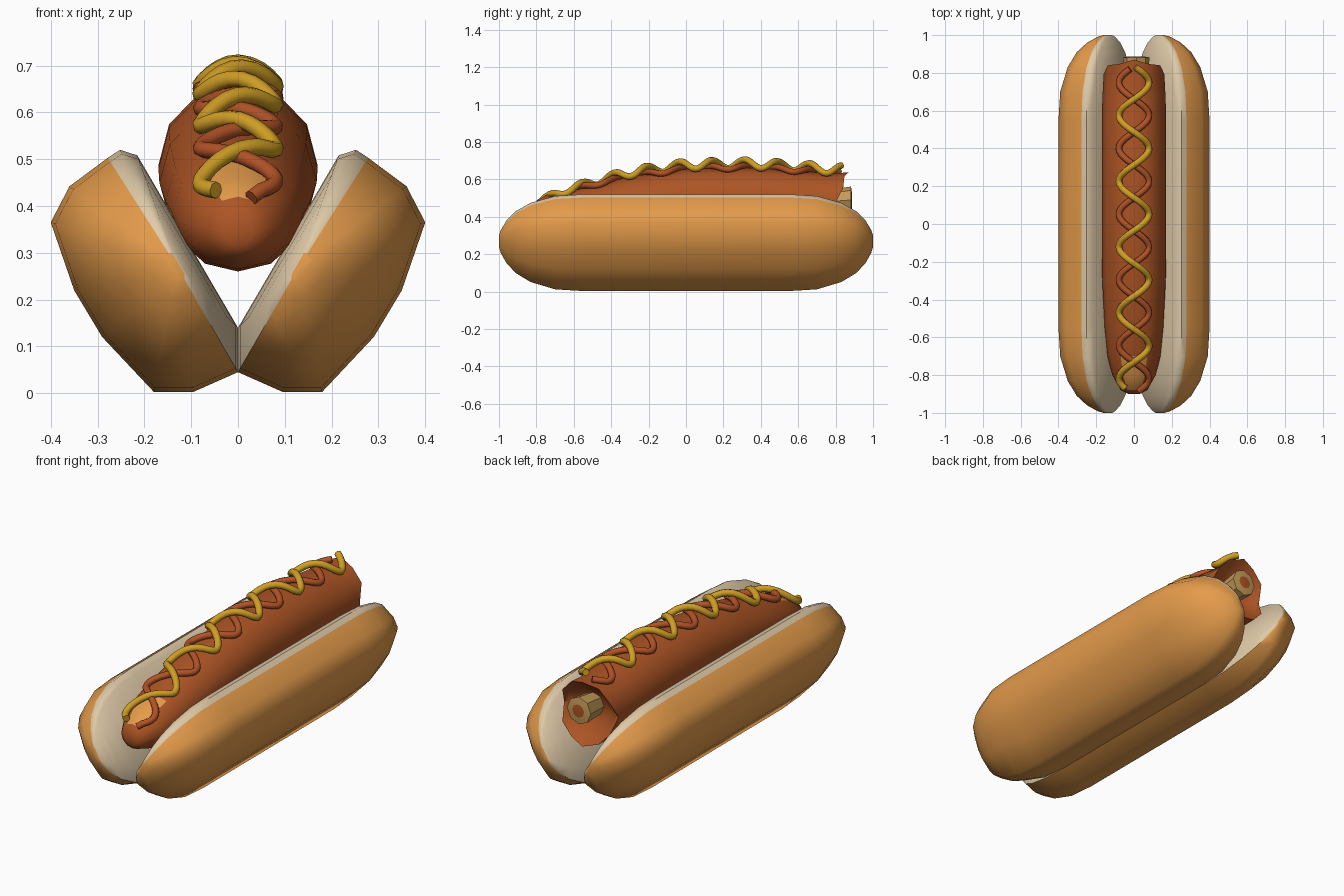
import bpy, bmesh, math

if "Cube" in bpy.data.objects:
    bpy.data.objects.remove(bpy.data.objects["Cube"])


def material(name, rgb):
    m = bpy.data.materials.new(name)
    m.diffuse_color = (*rgb, 1)
    m.use_nodes = True
    m.node_tree.nodes["Principled BSDF"].inputs["Base Color"].default_value = m.diffuse_color
    return m


CRUST = material("bun_crust", (0.78, 0.33, 0.07))
CRUMB = material("bun_crumb", (0.74, 0.59, 0.39))
MEAT = material("sausage_brown", (0.42, 0.09, 0.018))
TAN = material("sausage_end_tan", (0.56, 0.33, 0.10))
RED = material("ketchup_red_brown", (0.44, 0.085, 0.02))
YELLOW = material("mustard_yellow", (0.62, 0.34, 0.018))


def smooth(obj, angle):
    bpy.ops.object.select_all(action='DESELECT')
    obj.select_set(True)
    bpy.context.view_layer.objects.active = obj
    bpy.ops.object.shade_smooth_by_angle(angle=math.radians(angle))


def loft(name, rings, mats, rule, angle=50):
    """Skin closed rings of points; rule(ring, side) picks the material, side -1 is a cap."""
    bm = bmesh.new()
    vr = [[bm.verts.new(p) for p in r] for r in rings]
    n = len(vr[0])
    for i in range(len(vr) - 1):
        for j in range(n):
            k = (j + 1) % n
            f = bm.faces.new((vr[i][j], vr[i][k], vr[i + 1][k], vr[i + 1][j]))
            f.material_index = rule(i, j)
    for i in (0, len(vr) - 1):
        bm.faces.new(vr[i]).material_index = rule(i, -1)
    bmesh.ops.recalc_face_normals(bm, faces=bm.faces)
    me = bpy.data.meshes.new(name)
    bm.to_mesh(me)
    bm.free()
    for m in mats:
        me.materials.append(m)
    obj = bpy.data.objects.new(name, me)
    bpy.context.collection.objects.link(obj)
    smooth(obj, angle)
    return obj


# Bun halves: one section shrunk towards a centre near the cut face at both ends
SECTION = [(0, .045), (.095, .003), (.18, .003), (.29, .12), (.35, .22), (.40, .365),
           (.36, .442), (.278, .503), (.252, .52), (.215, .508), (0, .14)]
CX, CZ = 0.13, 0.27
ENDS = [(.55, 1), (.70, .965), (.83, .82), (.91, .64), (.96, .44), (.99, .24), (1.0, .12)]
STATIONS = [(-y, s) for y, s in reversed(ENDS)] + ENDS
for side, label in ((-1, "left"), (1, "right")):
    rings = [[(side * (CX + (x - CX) * s), y, CZ + (z - CZ) * s) for x, z in SECTION]
             for y, s in STATIONS]
    loft("bun_half_" + label, rings, [CRUST, CRUMB], lambda i, j: 1 if j >= 7 else 0)

# Sausage: y, centre height, half width, half height
BODY = [(-.90, .345, .03, .03), (-.88, .355, .07, .065), (-.80, .365, .115, .10),
        (-.70, .385, .14, .125), (-.55, .41, .155, .145), (-.30, .45, .168, .165),
        (0, .48, .17, .175), (.35, .487, .17, .175), (.65, .47, .168, .172),
        (.77, .465, .162, .165)]
SIDES = 12


def ring(y, cz, rx, rz, cx=0, n=SIDES, jag=0):
    pts = []
    for k in range(n):
        a = 2 * math.pi * k / n
        dy = jag * abs(math.sin(a)) + (jag * 0.25 if k % 2 else 0)
        pts.append((cx + rx * math.cos(a), y + dy, cz + rz * math.sin(a)))
    return pts


body_rings = [ring(*b) for b in BODY]
body_rings += [ring(.795, .468, .16, .17, jag=.06),    # ragged rear rim
               ring(.785, .468, .14, .145, jag=.04),
               ring(.76, .468, .07, .07)]              # hollow rear end
loft("sausage", body_rings, [MEAT, CRUST],
     lambda i, j: 1 if i in (1, 2) and j in (2, 3) else 0)

# Tan stub sticking out of the rear, with a brown spot
stub = [ring(.74, .48, .06, .06, .012, 8), ring(.882, .49, .07, .072, .012, 8),
        ring(.888, .49, .035, .035, .012, 8)]
loft("sausage_end_stub", stub, [TAN, MEAT], lambda i, j: 1 if i == 2 else 0, 30)


def top_height(y):
    for a, b in zip(BODY, BODY[1:]):
        if y <= b[0]:
            t = (y - a[0]) / (b[0] - a[0])
            return (a[1] + a[3]) * (1 - t) + (b[1] + b[3]) * t
    return BODY[-1][1] + BODY[-1][3]


# Sauces: waving tubes laid over the top of the sausage
def sauce(name, mat, sign, y0, y1, low, rise, drop, radius):
    cu = bpy.data.curves.new(name, 'CURVE')
    cu.dimensions = '3D'
    cu.bevel_depth = radius
    cu.bevel_resolution = 2
    cu.use_fill_caps = True
    n = 110
    sp = cu.splines.new('POLY')
    sp.points.add(n - 1)
    for k, p in enumerate(sp.points):
        y = y0 + (y1 - y0) * k / (n - 1)
        c = math.cos(2 * math.pi * (y - 0.4) / 0.348)
        grow = min(1, (y + 0.9) / 0.6)
        z = top_height(y) + low + rise * grow - drop * (0.5 + 0.5 * grow) * c * c
        p.co = (sign * 0.08 * c, y, z, 1)
    cu.materials.append(mat)
    obj = bpy.data.objects.new(name, cu)
    bpy.context.collection.objects.link(obj)
    bpy.ops.object.select_all(action='DESELECT')
    obj.select_set(True)
    bpy.context.view_layer.objects.active = obj
    bpy.ops.object.convert(target='MESH')
    smooth(bpy.context.view_layer.objects.active, 60)


sauce("mustard", YELLOW, 1, -.87, .83, .015, .03, .045, .018)
sauce("ketchup", RED, -1, -.885, .82, .01, .003, .02, .017)
